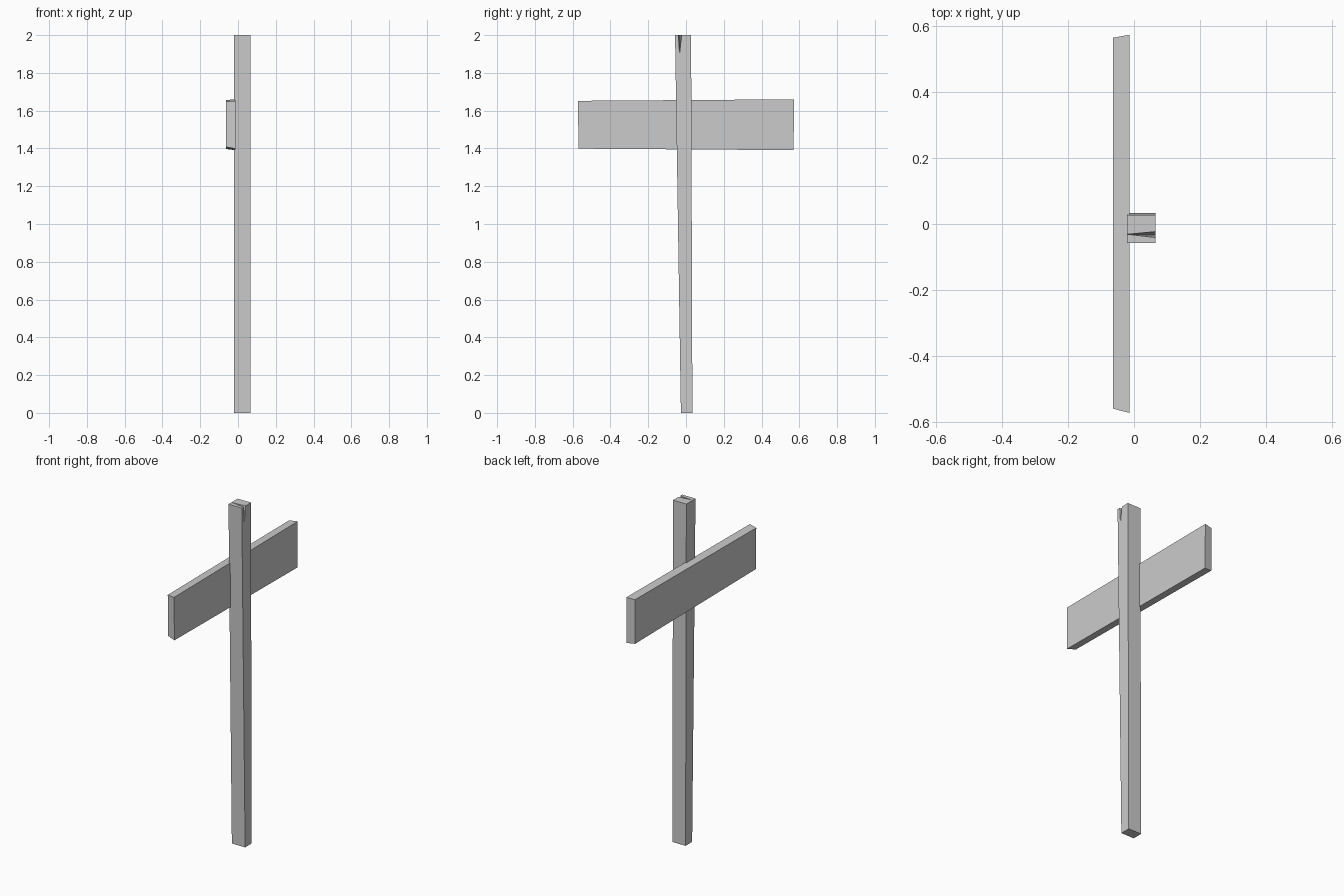
import bpy

cube = bpy.data.objects.get("Cube")
if cube:
    bpy.data.objects.remove(cube, do_unlink=True)

# Single grey for the whole signpost
grey = bpy.data.materials.new("plain_grey")
grey.use_nodes = True
colour = (0.6, 0.6, 0.6, 1)
grey.diffuse_color = colour
grey.node_tree.nodes["Principled BSDF"].inputs["Base Color"].default_value = colour


def build(name, points, faces):
    """Make a flat-shaded part from named corners and faces spelled by them."""
    keys = list(points)
    mesh = bpy.data.meshes.new(name)
    mesh.from_pydata([points[k] for k in keys], [],
                     [[keys.index(k) for k in face] for face in faces])
    mesh.materials.append(grey)
    mesh.validate()
    obj = bpy.data.objects.new(name, mesh)
    bpy.context.collection.objects.link(obj)
    return obj


# Leaning post, with a split running down from the top (P, Q, S, R)
x0, x1, top = -0.021, 0.065, 2.0
build("post", {
    "a": (x0, -0.027, 0), "b": (x1, -0.027, 0),
    "c": (x1, 0.034, 0), "d": (x0, 0.034, 0),
    "A": (x0, -0.058, top), "B": (x1, -0.058, top),
    "C": (x1, 0.027, top), "D": (x0, 0.027, top),
    "P": (x0, -0.031, top), "Q": (x1, -0.041, top),
    "S": (x1, -0.023, top), "R": (x1, -0.034, 1.9),
}, ["dcba", "abBA", "cdDC", "bcCSRQB", "daAPD", "ABQP", "PSCD", "PQR", "PRS"])

# Slightly skewed plank on the right side of the post
outer, inner = -0.064, -0.014
build("cross_board", {
    "a": (outer, -0.557, 1.408), "b": (inner, -0.569, 1.399),
    "c": (inner, 0.569, 1.391), "d": (outer, 0.562, 1.397),
    "A": (outer, -0.559, 1.648), "B": (inner, -0.572, 1.652),
    "C": (inner, 0.573, 1.66), "D": (outer, 0.564, 1.656),
}, ["dcba", "ABCD", "abBA", "bcCB", "cdDC", "daAD"])
